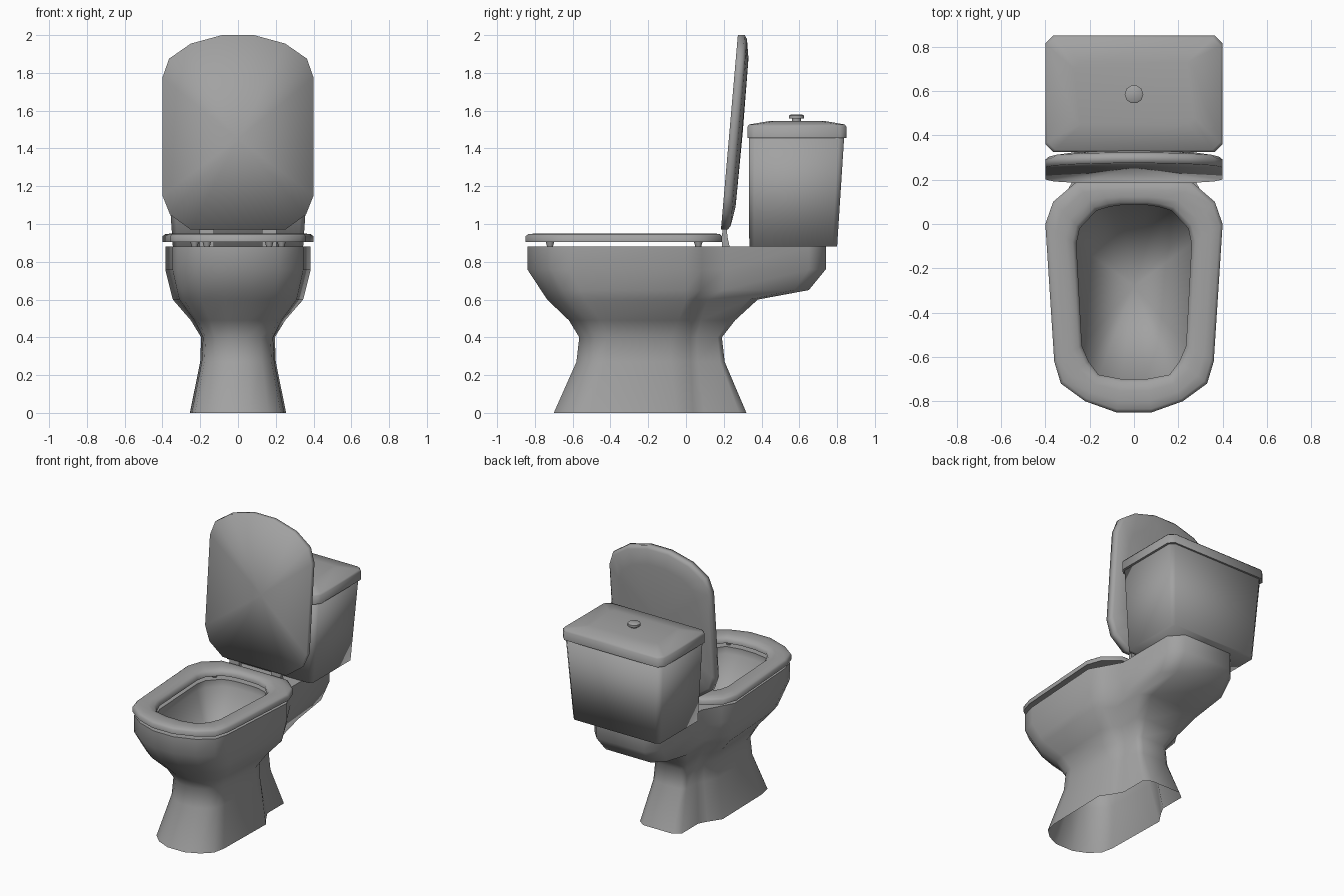
import bpy, bmesh, math

if "Cube" in bpy.data.objects:
    bpy.data.objects.remove(bpy.data.objects["Cube"])

grey = bpy.data.materials.new("ceramic_grey")
grey.diffuse_color = (.36, .36, .36, 1)
grey.use_nodes = True
grey.node_tree.nodes["Principled BSDF"].inputs["Base Color"].default_value = grey.diffuse_color


def mirror(half):
    """Right-half outline (front to back) -> closed loop."""
    return list(half) + [(-x, y) for x, y in reversed(half)]


def at_z(loop, z):
    return [(x, y, z) for x, y in loop]


def mix(a, b, t):
    return [(p[0] + (q[0] - p[0]) * t, p[1] + (q[1] - p[1]) * t) for p, q in zip(a, b)]


def loft(name, rings, start=None, end=None, closed=False, angle=50):
    """Skin rings; start/end are 'flat', a fan centre point, or None for open."""
    bm = bmesh.new()
    rows = [[bm.verts.new(p) for p in r] for r in rings]
    n = len(rows[0])
    pairs = list(zip(rows, rows[1:])) + ([(rows[-1], rows[0])] if closed else [])
    for a, b in pairs:
        for i in range(n):
            j = (i + 1) % n
            bm.faces.new((a[i], a[j], b[j], b[i]))
    for row, cap in ((rows[0], start), (rows[-1], end)):
        if cap == 'flat':
            bm.faces.new(row)
        elif cap:
            c = bm.verts.new(cap)
            for i in range(n):
                bm.faces.new((row[i], row[(i + 1) % n], c))
    bmesh.ops.recalc_face_normals(bm, faces=bm.faces)
    me = bpy.data.meshes.new(name)
    bm.to_mesh(me)
    bm.free()
    me.materials.append(grey)
    ob = bpy.data.objects.new(name, me)
    bpy.context.collection.objects.link(ob)
    bpy.ops.object.select_all(action='DESELECT')
    ob.select_set(True)
    bpy.context.view_layer.objects.active = ob
    bpy.ops.object.shade_smooth_by_angle(angle=math.radians(angle))
    return ob


def box_ring(hw, y0, y1, z, c):
    """Rectangle with chamfered corners."""
    return at_z(mirror([(hw - c, y0), (hw, y0 + c), (hw, y1 - c), (hw - c, y1)]), z)


def disc(r, y, z, x=0, n=10):
    return [(x + r * math.cos(i * math.tau / n), y + r * math.sin(i * math.tau / n), z)
            for i in range(n)]


# shared outlines
hole = mirror([(.055, -.70), (.16, -.68), (.205, -.62), (.235, -.55), (.26, -.09),
               (.245, -.02), (.17, .06), (.11, .078), (.06, .085)])
rim = mirror([(.08, -.85), (.22, -.80), (.33, -.72), (.36, -.62), (.40, 0),
              (.365, .10), (.26, .19), (.17, .19), (.07, .19)])


# bowl and pedestal
def body_ring(z, front, w, back, wb, yw=0, full=0, blend=.6):
    f = [(.2 + full, 1), (.57 + full, .94), (.83 + full, .85), (.9 + full, .73)]
    half = [(w * a, -front * b) for a, b in f] + [(w, yw)]
    neck = min(back, .70)
    half += [(wb + (w - wb) * blend, neck * .12), (wb, neck * .3),
             (wb, back * .88), (wb * .7, back)]
    return at_z(mirror(half), z)


rings = [body_ring(*r) for r in (
    (0, .70, .255, .32, .165, -.05, .06, .35), (.27, .58, .20, .205, .13, -.08, .06, .4),
    (.40, .565, .195, .19, .125, -.08, .05, .45), (.49, .62, .25, .26, .175, -.04, .02, .55),
    (.60, .735, .345, .38, .24), (.65, .768, .358, .65, .255),
    (.76, .84, .385, .74, .268), (.88, .84, .385, .74, .268))]
# inside of the bowl: short upright wall, then a funnel
loft("bowl", rings + [at_z(hole, .88), at_z(hole, .83)], end=(0, -.28, .40), angle=60)

# seat
loft("seat", [at_z(mix(rim, hole, t), z) for t, z in (
    (0, .905), (0, .935), (.1, .946), (.35, .95), (.65, .95),
    (.88, .942), (1, .925), (1, .905))], closed=True, angle=60)

# raised lid: leaning outline, dished in front and domed behind
lid_out = mirror([(.085, 2.0), (.25, 1.955), (.365, 1.875), (.40, 1.775),
                  (.40, 1.15), (.36, 1.05), (.25, .97)])


def lid_ring(s, depth):
    return [(x * s, .185 + (1.48 + (z - 1.48) * s - .97) * .087 + depth,
             1.48 + (z - 1.48) * s) for x, z in lid_out]


loft("lid", [lid_ring(1, 0), lid_ring(1, .036), lid_ring(.96, .05), lid_ring(.76, .067)],
     start=(0, .258, 1.45), end=(0, .30, 1.48), angle=120)

# tank, tank cover and flush button
loft("tank", [box_ring(.345, .335, .80, .88, .025), box_ring(.385, .333, .838, 1.47, .03)],
     'flat', 'flat', angle=120)
loft("tank_cover", [box_ring(.40, .325, .85, 1.455, .035), box_ring(.40, .325, .85, 1.515, .035),
                    box_ring(.39, .335, .84, 1.527, .035), box_ring(.27, .45, .73, 1.546, .03)],
     'flat', 'flat', angle=80)
loft("flush_button", [disc(.024, .585, 1.54), disc(.024, .585, 1.558), disc(.042, .585, 1.558),
                      disc(.042, .585, 1.574), disc(.032, .585, 1.58)], 'flat', 'flat')

# hinges and seat bumpers
for side, s in (("left", -1), ("right", 1)):
    hx = .165 * s
    loft("hinge_" + side, [
        [(hx + dx, y, z) for dx, y in ((-.038, y0), (.038, y0), (.038, y1), (-.038, y1))]
        for y0, y1, z in ((.19, .232, .875), (.19, .22, .93), (.195, .215, .985))],
        'flat', 'flat')
    for place, bx, by in (("front", .165, -.72), ("back", .23, .065)):
        loft(f"bumper_{place}_{side}", [disc(.014, by, .875, bx * s, 8),
                                        disc(.024, by, .91, bx * s, 8)], 'flat', 'flat')
